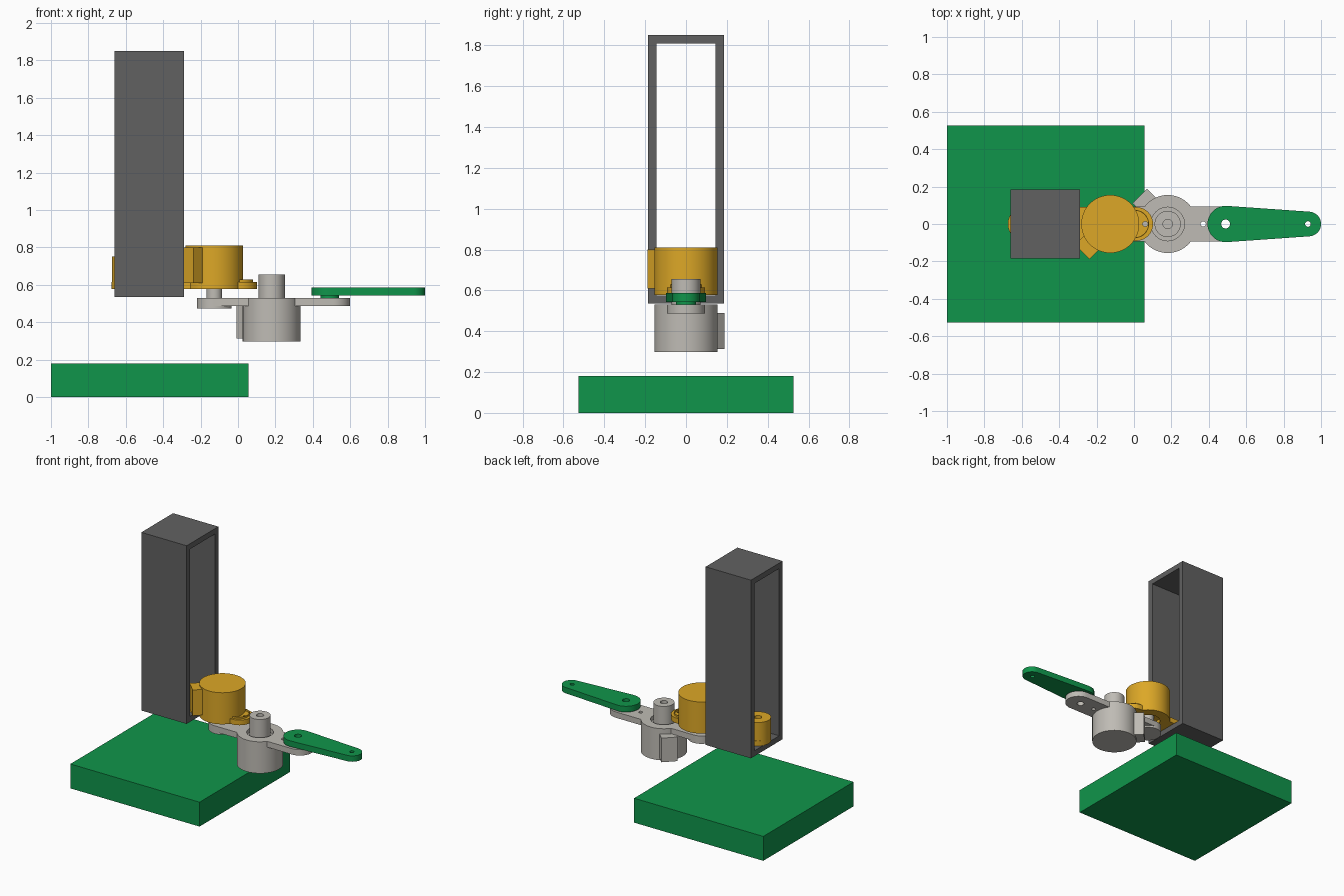
import bpy, bmesh, math
from mathutils import Matrix

if "Cube" in bpy.data.objects:
    bpy.data.objects.remove(bpy.data.objects["Cube"])


def material(name, rgb):
    m = bpy.data.materials.new(name)
    m.diffuse_color = (*rgb, 1)
    m.use_nodes = True
    m.node_tree.nodes["Principled BSDF"].inputs["Base Color"].default_value = m.diffuse_color
    return m


GREEN = material("green", (0.005, 0.30, 0.07))
YELLOW = material("yellow", (0.72, 0.39, 0.02))
LIGHT = material("light_grey", (0.52, 0.50, 0.46))
DARK = material("dark_grey", (0.12, 0.12, 0.12))


def finish(name, bm, mat):
    bmesh.ops.remove_doubles(bm, verts=bm.verts, dist=1e-5)
    bmesh.ops.recalc_face_normals(bm, faces=bm.faces)
    me = bpy.data.meshes.new(name)
    bm.to_mesh(me)
    bm.free()
    me.materials.append(mat)
    ob = bpy.data.objects.new(name, me)
    bpy.context.collection.objects.link(ob)
    bpy.ops.object.select_all(action='DESELECT')
    bpy.context.view_layer.objects.active = ob
    ob.select_set(True)
    bpy.ops.object.shade_smooth_by_angle(angle=math.radians(30))
    return ob


def box(name, x, y, z, mat, turn=Matrix()):
    bm = bmesh.new()
    size = [b - a for a, b in (x, y, z)]
    mid = [(a + b) / 2 for a, b in (x, y, z)]
    bmesh.ops.create_cube(bm, size=1, matrix=turn @ Matrix.Translation(mid)
                          @ Matrix.Diagonal((*size, 1)))
    return finish(name, bm, mat)


def lathe(name, x, profile, mat, closed=False):
    bm = bmesh.new()
    vs = [bm.verts.new((r, 0, z)) for r, z in profile]
    es = [bm.edges.new(p) for p in zip(vs, vs[1:])]
    if closed:
        es.append(bm.edges.new((vs[-1], vs[0])))
    bmesh.ops.spin(bm, geom=vs + es, cent=(0, 0, 0), axis=(0, 0, 1),
                   angle=math.tau, steps=64)
    bmesh.ops.remove_doubles(bm, verts=bm.verts, dist=1e-5)
    bmesh.ops.translate(bm, verts=bm.verts, vec=(x, 0, 0))
    return finish(name, bm, mat)


def disc(name, x, r, z0, z1, mat):
    return lathe(name, x, [(0, z0), (r, z0), (r, z1), (0, z1)], mat)


def arc(x, r, a0, a1, n):
    return [(x + r * math.cos(a0 + (a1 - a0) * i / n),
             r * math.sin(a0 + (a1 - a0) * i / n)) for i in range(n + 1)]


def link(name, x1, r1, x2, r2, z0, z1, holes, mat):
    """Flat bar with two round ends and drilled holes."""
    a = math.acos((r1 - r2) / (x2 - x1))
    outline = arc(x2, r2, -a, a, 24) + arc(x1, r1, a, math.tau - a, 24)
    loops = [outline] + [arc(hx, hr, 0, math.tau, 24)[:-1] for hx, hr in holes]
    cu = bpy.data.curves.new(name, 'CURVE')
    cu.dimensions, cu.fill_mode, cu.extrude = '2D', 'BOTH', (z1 - z0) / 2
    for pts in loops:
        sp = cu.splines.new('POLY')
        sp.points.add(len(pts) - 1)
        for p, (px, py) in zip(sp.points, pts):
            p.co = (px, py, 0, 1)
        sp.use_cyclic_u = True
    tmp = bpy.data.objects.new(name + "_curve", cu)
    bpy.context.collection.objects.link(tmp)
    me = bpy.data.meshes.new_from_object(
        tmp.evaluated_get(bpy.context.evaluated_depsgraph_get()))
    bm = bmesh.new()
    bm.from_mesh(me)
    bpy.data.objects.remove(tmp)
    bpy.data.meshes.remove(me)
    bmesh.ops.translate(bm, verts=bm.verts, vec=(0, 0, (z0 + z1) / 2))
    return finish(name, bm, mat)


def connector(name, x, angle, z0, z1, mat):
    """Cable box pointing outwards from a motor housing."""
    turn = Matrix.Translation((x, 0, 0)) @ Matrix.Rotation(math.radians(angle), 4, 'Z')
    box(name, (0.1, 0.212), (-0.055, 0.055), (z0, z1), mat, turn)


# base block
box("base", (-1, 0.055), (-0.527, 0.527), (0, 0.18), GREEN)

# open rectangular column frame
bm = bmesh.new()
rings = []
for x in (-0.66, -0.29):
    for y, z0, z1 in ((0.185, 0.535, 1.85), (0.145, 0.575, 1.81)):
        rings.append([bm.verts.new((x, *c)) for c in
                      ((-y, z0), (y, z0), (y, z1), (-y, z1))])
for a, b in ((0, 1), (1, 3), (3, 2), (2, 0)):
    for i in range(4):
        j = (i + 1) % 4
        bm.faces.new((rings[a][i], rings[a][j], rings[b][j], rings[b][i]))
finish("column", bm, DARK)

# first arm: plate, rear post, motor housing
link("shoulder_plate", -0.585, 0.09, 0.012, 0.09, 0.577, 0.615,
     [(-0.59, 0.025), (-0.127, 0.085), (0.06, 0.014)], YELLOW)
lathe("shoulder_post", -0.588, [(0.025, 0.577), (0.087, 0.577), (0.087, 0.75),
                                (0.025, 0.75)], YELLOW, True)
lathe("shoulder_motor", -0.127, [(0, 0.61), (0.09, 0.61), (0.09, 0.577),
                                 (0.155, 0.577), (0.155, 0.81), (0, 0.81)], YELLOW)
connector("shoulder_connector", -0.127, 225, 0.61, 0.8, YELLOW)
lathe("shoulder_tip", 0.005, [(0.075, 0.58), (0.075, 0.628), (0.071, 0.628),
                              (0.071, 0.58)], YELLOW, True)

# second arm: plate, pivot, motor housing with hollow shaft
link("forearm_plate", -0.127, 0.093, 0.507, 0.093, 0.487, 0.53,
     [(0.18, 0.09), (0.37, 0.014), (0.49, 0.025)], LIGHT)
disc("forearm_hub", -0.127, 0.093, 0.472, 0.53, LIGHT)
disc("forearm_pivot", -0.127, 0.042, 0.53, 0.61, LIGHT)
lathe("forearm_motor", 0.18, [(0, 0.297), (0.155, 0.297), (0.155, 0.53),
                              (0.09, 0.53), (0.09, 0.5), (0.07, 0.5),
                              (0.07, 0.655), (0.025, 0.655), (0.025, 0.6),
                              (0, 0.6)], LIGHT)
connector("forearm_connector", 0.18, 135, 0.312, 0.49, LIGHT)

# end lever with its bushing
link("end_lever", 0.49, 0.097, 0.934, 0.066, 0.543, 0.586,
     [(0.49, 0.024), (0.93, 0.015)], GREEN)
lathe("lever_bushing", 0.49, [(0.024, 0.53), (0.05, 0.53), (0.05, 0.543),
                              (0.024, 0.543)], GREEN, True)
